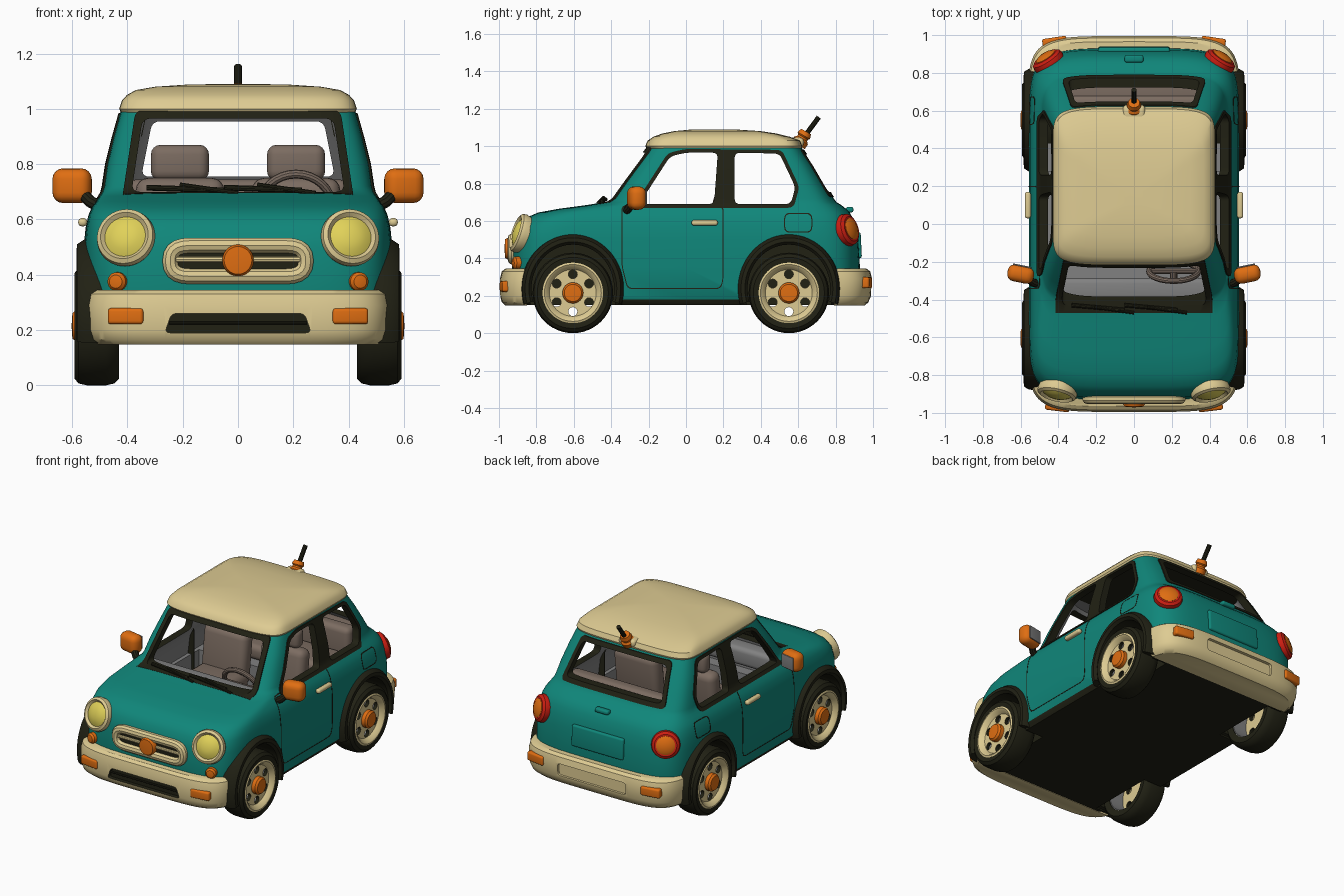
import bpy, bmesh, math
from mathutils import Vector

if "Cube" in bpy.data.objects:
    bpy.data.objects.remove(bpy.data.objects["Cube"])

def material(name, r, g, b):
    m = bpy.data.materials.new(name)
    m.diffuse_color = (r, g, b, 1)
    m.use_nodes = True
    m.node_tree.nodes["Principled BSDF"].inputs["Base Color"].default_value = m.diffuse_color
    return m

TEAL = material("teal paint", 0.005, 0.24, 0.195)
CREAM = material("cream", 0.73, 0.60, 0.29)
ORANGE = material("orange", 0.74, 0.155, 0.006)
BLACK = material("black rubber", 0.015, 0.015, 0.007)
BROWN = material("brown seat", 0.20, 0.15, 0.12)
GREY = material("grey trim", 0.22, 0.22, 0.22)
YELLOW = material("yellow lens", 0.75, 0.64, 0.10)
RED = material("red lens", 0.60, 0.013, 0.006)

# ---------- helpers ----------
def finish(name, bm, mat):
    bmesh.ops.remove_doubles(bm, verts=bm.verts, dist=1e-5)
    bmesh.ops.delete(bm, geom=[e for e in bm.edges if not e.link_faces], context='EDGES')
    bmesh.ops.recalc_face_normals(bm, faces=bm.faces)
    me = bpy.data.meshes.new(name)
    bm.to_mesh(me)
    bm.free()
    me.materials.append(mat)
    ob = bpy.data.objects.new(name, me)
    bpy.context.collection.objects.link(ob)
    return ob

def skin(name, rings, mat, closed=False):
    bm = bmesh.new()
    vs = [[bm.verts.new(p) for p in r] for r in rings]
    n, m = len(vs), len(vs[0])
    for i in range(n if closed else n - 1):
        a, b = vs[i], vs[(i + 1) % n]
        for j in range(m):
            k = (j + 1) % m
            bm.faces.new((a[j], a[k], b[k], b[j]))
    if not closed:
        bm.faces.new(vs[0])
        bm.faces.new(vs[-1])
    return finish(name, bm, mat)

def layers(name, table, mat, grow=0, a=4.5, b=11, n=80):
    """Stack of rounded rectangles: rows of z, half width, front y, back y."""
    rings = []
    for z, w, yf, yb in table:
        c, l, w = (yf + yb) / 2, (yb - yf) / 2 + grow, w + grow
        ring = []
        for i in range(n):
            t = 2 * math.pi * i / n
            cx, sy = math.cos(t), math.sin(t)
            ring.append((w * math.copysign(abs(cx) ** (2 / a), cx),
                         c + l * math.copysign(abs(sy) ** (2 / b), sy), z))
        rings.append(ring)
    return skin(name, rings, mat)

def lathe(name, profile, c, d, mat, arc=None, n=48, squash=1):
    """Turn a closed (radius, height) profile about axis d through c."""
    c, d = Vector(c), Vector(d).normalized()
    up = Vector((0, 1, 0)) if abs(d.z) > 0.95 else Vector((0, 0, 1))
    u = up.cross(d).normalized()
    v = d.cross(u)
    lo, hi = arc or (0, 360)
    angles = [math.radians(lo + (hi - lo) * i / n) for i in range(n + 1 if arc else n)]
    rings = [[c + d * h + u * (r * math.cos(t) * squash) + v * (r * math.sin(t)) for r, h in profile]
             for t in angles]
    return skin(name, rings, mat, closed=not arc)

def outline(pts, d=0, r=0.03):
    """Offset a convex polygon by d and round its corners."""
    P = [Vector(p) for p in pts]
    if sum(P[i - 1].x * P[i].y - P[i].x * P[i - 1].y for i in range(len(P))) < 0:
        P.reverse()
    n = len(P)
    nor = [Vector(((P[(i + 1) % n] - P[i]).y, -(P[(i + 1) % n] - P[i]).x)).normalized() for i in range(n)]
    P = [P[i] + (nor[i - 1] + nor[i]) * (d / (1 + nor[i - 1].dot(nor[i]))) for i in range(n)]
    out = []
    for i in range(n):
        e1, e2 = P[i - 1] - P[i], P[(i + 1) % n] - P[i]
        A = P[i] + e1.normalized() * min(r, e1.length * 0.45)
        B = P[i] + e2.normalized() * min(r, e2.length * 0.45)
        out += [A * (1 - t) ** 2 + P[i] * 2 * t * (1 - t) + B * t * t for t in (0, .2, .4, .6, .8, 1)]
    return out

def rect(x, z, w, h):
    return [(x - w / 2, z - h / 2), (x + w / 2, z - h / 2), (x + w / 2, z + h / 2), (x - w / 2, z + h / 2)]

def prism(name, pts, axis, lo, hi, mat):
    f = (lambda p, t: (t, p.x, p.y)) if axis == 'x' else (lambda p, t: (p.x, t, p.y))
    return skin(name, [[f(p, t) for p in pts] for t in (lo, hi)], mat)

def rbox(name, loc, size, mat, bevel=0.03, rot=(0, 0, 0)):
    bm = bmesh.new()
    bmesh.ops.create_cube(bm, size=1)
    bmesh.ops.scale(bm, vec=size, verts=bm.verts)
    if bevel:
        bmesh.ops.bevel(bm, geom=bm.edges[:], offset=bevel, segments=4, profile=0.5, affect='EDGES')
    ob = finish(name, bm, mat)
    ob.location, ob.rotation_euler = loc, rot
    return ob

def tube(name, pts, r, mat, cyclic=False):
    cu = bpy.data.curves.new(name, 'CURVE')
    cu.dimensions, cu.bevel_depth, cu.bevel_resolution, cu.use_fill_caps = '3D', r, 3, True
    sp = cu.splines.new('POLY')
    sp.points.add(len(pts) - 1)
    for q, p in zip(sp.points, pts):
        q.co = (*p, 1)
    sp.use_cyclic_u = cyclic
    cu.materials.append(mat)
    ob = bpy.data.objects.new(name, cu)
    bpy.context.collection.objects.link(ob)
    bpy.ops.object.select_all(action='DESELECT')
    ob.select_set(True)
    bpy.context.view_layer.objects.active = ob
    bpy.ops.object.convert(target='MESH')

def cut(ob, tool, op='DIFFERENCE'):
    m = ob.modifiers.new("cut", 'BOOLEAN')
    m.solver, m.operation, m.object, m.material_mode = 'EXACT', op, tool, 'TRANSFER'
    bpy.context.view_layer.objects.active = ob
    bpy.ops.object.modifier_apply(modifier=m.name)
    bpy.data.objects.remove(tool)

def paint(ob, mat, rule):
    ob.data.materials.append(mat)
    for p in ob.data.polygons:
        if rule(p.center, p.normal):
            p.material_index = len(ob.data.materials) - 1

# ---------- body shell ----------
BODY = [(.15, .53, -.89, .89), (.18, .55, -.915, .915), (.35, .557, -.93, .93), (.5, .557, -.92, .922),
        (.57, .55, -.90, .908), (.615, .54, -.86, .892), (.645, .527, -.79, .875), (.665, .513, -.68, .855),
        (.685, .5, -.53, .83), (.70, .492, -.44, .805), (.72, .487, -.41, .79), (.8, .475, -.35, .74),
        (.9, .45, -.275, .68), (1.0, .422, -.2, .612)]
CAVITY = [(.5, .505, -.40, .78), (.62, .49, -.40, .78), (.70, .45, -.385, .76), (.72, .445, -.365, .745),
          (.8, .435, -.305, .695), (.9, .41, -.23, .635), (.985, .388, -.17, .578)]
WHEELS = [(s, y) for s in (-1, 1) for y in (-.605, .55)]
def cavity():
    return layers("cavity cutter", CAVITY, GREY)
def wells(ob):
    for s, y in WHEELS:
        cut(ob, lathe("well cutter", [(0, 0), (.24, 0), (.24, .3), (0, .3)], (s * .40, y, .235), (s, 0, 0), BLACK))

SIDE = [(-.25, .69), (-.085, .945), (0, .965), (.50, .96), (.585, .78), (.56, .69)]
SIDE_F = [(-.25, .69), (-.085, .945), (0, .965), (.17, .965), (.15, .69)]
SIDE_R = [(.26, .69), (.26, .965), (.50, .96), (.585, .78), (.56, .69)]
FRONT = [(-.385, .70), (-.345, .965), (.345, .965), (.385, .70)]
REAR = [(-.35, .755), (-.31, .955), (.31, .955), (.35, .755)]
WINDOWS = [("side", SIDE, [SIDE_F, SIDE_R], 'x', -.7, .7, .02),
           ("windscreen", FRONT, [FRONT], 'y', -.47, -.08, .03),
           ("rear window", REAR, [REAR], 'y', .5, .95, .026)]

body = layers("body", BODY, TEAL)
cut(body, cavity())
cut(body, rbox("footwell cutter", (0, -.025, .39), (.96, .6, .26), GREY, 0))
wells(body)
for name, outer, inners, ax, lo, hi, d in WINDOWS:
    cut(body, prism("window cutter", outline(outer, d), ax, lo, hi, BLACK))
    trim = layers(name + " trim", BODY, BLACK, grow=.006)
    cut(trim, cavity())
    cut(trim, prism("trim cutter", outline(outer, d), ax, lo, hi, BLACK), 'INTERSECT')
    for p in inners:
        cut(trim, prism("opening cutter", outline(p), ax, lo - .05, hi + .05, BLACK))
paint(body, BLACK, lambda c, n: n.z < -.5 and (c.z < .2 or c.z > .95))

# door and filler flap seams
DOOR = [(-.34, .68), (-.34, .36), (-.31, .24), (.18, .24), (.195, .28), (.195, .68)]
for name, p in (("door seam", DOOR), ("filler flap seam", rect(.6, .59, .14, .095))):
    seam = layers(name, BODY, BLACK, grow=.0015)
    cut(seam, prism("seam cutter", outline(p, .005), 'x', -.7, .7, BLACK), 'INTERSECT')
    cut(seam, prism("seam cutter", outline(p), 'x', -.8, .8, BLACK))
    cut(seam, rbox("seam cutter", (0, 0, .5), (.92, 3, 2), BLACK, 0))

# ---------- roof and antenna ----------
layers("roof", [(.987, .424, -.21, .618), (1.0, .43, -.218, .622), (1.03, .42, -.205, .61), (1.05, .402, -.175, .555),
                (1.068, .37, -.125, .48), (1.08, .30, -.065, .40), (1.088, .18, .02, .28), (1.09, .05, .1, .18)], CREAM)
rbox("antenna pad", (0, .59, 1.02), (.12, .08, .05), CREAM, .02)
AX = Vector((0, .5, .87))
lathe("antenna base", [(0, -.03), (.04, -.03), (.042, .0), (.03, .012), (.03, .022), (.038, .03), (.03, .055), (0, .055)],
      (0, .615, 1.03), AX, ORANGE, n=24)
tube("antenna rod", [(0, .64, 1.06), (0, .71, 1.155)], .014, BLACK)

# ---------- bumpers ----------
bump = layers("bumpers", [(.147, .53, -.965, .955), (.165, .55, -.985, .975), (.2, .56, -.995, .99), (.29, .565, -.995, .995),
                          (.33, .557, -.985, .985), (.345, .54, -.965, .965)], CREAM, a=5, b=12)
cut(bump, rbox("middle cutter", (0, -.03, .25), (2, 1.64, 1), CREAM, 0))
wells(bump)
cut(bump, prism("intake cutter", outline([(-.24, .26), (-.265, .19), (.265, .19), (.24, .26)], 0, .02), 'y', -1.1, -.965, BLACK))
cut(bump, prism("recess cutter", outline(rect(0, .25, .5, .08), 0, .02), 'y', .975, 1.1, CREAM))
tube("intake bar", [(-.25, -.975, .225), (.25, -.975, .225)], .006, BLACK)
for s in (-1, 1):
    rbox("front indicator", (s * .405, -.965, .25), (.13, .05, .058), ORANGE, .012, (0, 0, s * .12))
    rbox("rear indicator", (s * .42, .963, .27), (.13, .05, .06), ORANGE, .012, (0, 0, -s * .15))

# ---------- grille ----------
ring = outline(rect(0, .45, .49, .112), 0, .07)
tube("grille surround", [(p.x, -.925, p.y) for p in ring], .029, CREAM, True)
prism("grille mesh", ring, 'y', -.932, -.90, BLACK)
tube("grille bar", [(-.24, -.934, .455), (.24, -.934, .455)], .011, CREAM)
lathe("grille badge", [(0, -.03), (.055, -.03), (.057, .02), (.05, .032), (0, .036)], (0, -.935, .452), (0, -1, 0), ORANGE)

# ---------- lamps ----------
for s in (-1, 1):
    c, d = (s * .405, -.885, .533), (s * .22, -1, .33)
    lathe("headlight surround", [(0, -.06), (.09, -.06), (.107, 0), (.103, .02), (.088, .03), (.074, .015), (0, .015)], c, d, CREAM)
    lathe("headlight lens", [(0, 0), (.075, 0), (.075, .016), (.052, .03), (.026, .037), (0, .039)], c, d, YELLOW)
    lathe("front marker", [(0, -.04), (.034, -.04), (.034, .015), (.024, .026), (0, .03)],
          (s * .435, -.9, .375), (s * .3, -1, 0), ORANGE, n=24)
    c, d = (s * .452, .858, .55), (s * .65, 1, .3)
    lathe("tail light", [(0, -.05), (.075, -.05), (.088, 0), (.084, .022), (.068, .034), (0, .034)], c, d, RED)
    lathe("tail light centre", [(0, 0), (.058, 0), (.058, .036), (.04, .046), (0, .05)], c, d, ORANGE)

# ---------- rear hatch details ----------
rbox("plate panel", (0, .922, .47), (.38, .03, .14), TEAL, .012, (.05, 0, 0))
rbox("hatch handle", (0, .875, .66), (.1, .04, .03), TEAL, .012)

# ---------- wheels and arches ----------
for s, y in WHEELS:
    c, d = (s * .512, y, .215), (s, 0, 0)
    lathe("tyre", [(.15, -.075), (.19, -.082), (.208, -.065), (.215, -.035), (.215, .035), (.208, .065), (.19, .08), (.152, .074)],
          c, d, BLACK)
    lathe("rim barrel", [(.145, -.07), (.151, -.07), (.151, .03), (.145, .03)], c, d, GREY)
    disc = lathe("wheel disc", [(0, .05), (.125, .05), (.14, .072), (.152, .08), (.162, .076), (.162, .03), (.13, .028), (0, .028)],
                 c, d, CREAM)
    for k in range(6):
        t = math.radians(90 + 60 * k)
        p = (s * .512, y + .1 * math.cos(t), .215 + .1 * math.sin(t))
        cut(disc, lathe("hole cutter", [(0, 0), (.024, 0), (.024, .15), (0, .15)], p, d, BLACK, n=16))
    lathe("hub cap", [(0, .03), (.056, .03), (.056, .075), (.046, .087), (0, .09)], c, d, ORANGE, n=32)
    lathe("wheel arch", [(.235, -.1), (.235, .055), (.25, .072), (.272, .07), (.289, .045), (.293, .0), (.293, -.1)],
          (s * .512, y, .238), d, BLACK, arc=(-17, 197), squash=.94)

# ---------- mirrors, handles, wipers ----------
for s in (-1, 1):
    rbox("mirror", (s * .6, -.265, .722), (.142, .09, .125), ORANGE, .038, (0, 0, s * .2))
    rbox("mirror glass", (s * .592, -.222, .722), (.1, .008, .085), GREY, .003, (0, 0, s * .2))
    tube("mirror stalk", [(s * .50, -.32, .645), (s * .535, -.31, .665), (s * .57, -.28, .70)], .022, BLACK)
    rbox("door handle", (s * .562, .1, .59), (.032, .14, .03), CREAM, .013)
for x in (-.33, -.05):
    tube("wiper blade", [(x, -.43, .715), (x + .28, -.455, .705)], .011, BLACK)
    tube("wiper arm", [(x + .12, -.44, .725), (x + .33, -.47, .695)], .009, BLACK)

# ---------- interior ----------
for s in (-1, 1):
    x = s * .21
    rbox("seat cushion", (x, .02, .43), (.33, .36, .15), BROWN, .05)
    rbox("seat back", (x, .185, .58), (.32, .11, .34), BROWN, .045, (-.12, 0, 0))
    rbox("headrest", (x, .215, .805), (.21, .085, .13), BROWN, .035)
rbox("rear cushion", (0, .46, .55), (.84, .26, .1), BROWN, .035)
rbox("rear seat back", (0, .635, .625), (.80, .1, .24), BROWN, .035)
rbox("parcel shelf", (0, .71, .715), (.74, .1, .03), BROWN, .01)
rbox("dashboard", (0, -.345, .625), (.88, .12, .12), GREY, .03)
q = Vector((0, .92, .4)).normalized()
w = Vector((.21, -.25, .645))
v = Vector((0, -q.z, q.y))
rim = [w + Vector((.13 * math.cos(t), 0, 0)) + v * .13 * math.sin(t) for t in [math.tau * i / 32 for i in range(32)]]
tube("steering wheel rim", rim, .016, BROWN, True)
tube("steering spokes", [rim[0], w, rim[16]], .014, BROWN)
tube("steering column", [w, w - q * .12], .02, BROWN)

# ---------- shading ----------
bpy.ops.object.select_all(action='SELECT')
bpy.ops.object.shade_smooth_by_angle(angle=math.radians(35))
